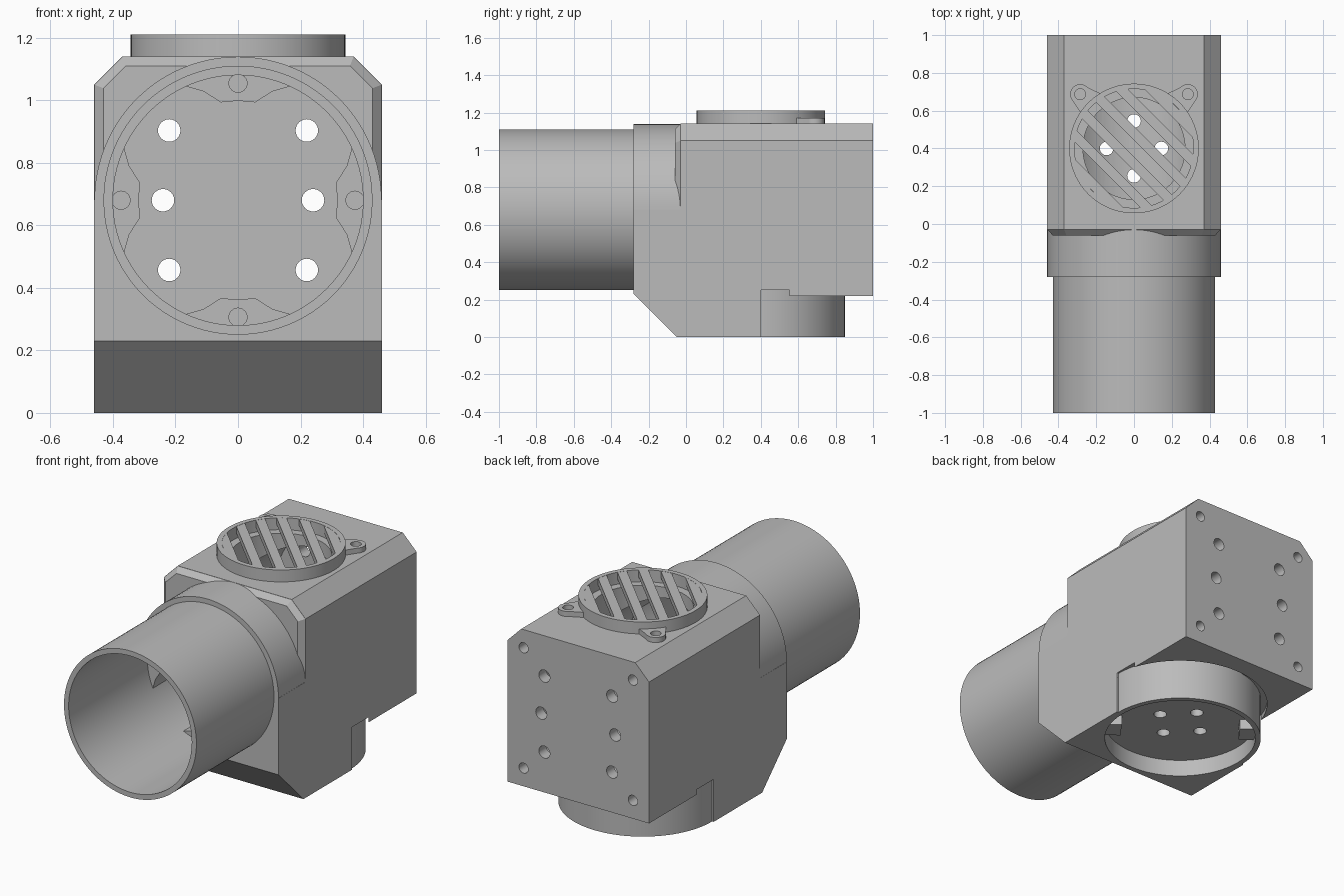
import bpy, bmesh
from math import sin, cos, pi, sqrt, radians
from mathutils import Vector

old = bpy.data.objects.get("Cube")
if old:
    bpy.data.objects.remove(old, do_unlink=True)

GREY = (0.5, 0.5, 0.5, 1)
mat = bpy.data.materials.new("plain grey")
mat.use_nodes = True
mat.diffuse_color = GREY
mat.node_tree.nodes["Principled BSDF"].inputs["Base Color"].default_value = GREY

AXIS_Z = 0.68   # height of the pipe axis
VENT_Y = 0.4    # centre of the vent and the lower socket


def loft(name, loop_a, loop_b):
    """Solid between two matching loops of points."""
    bm = bmesh.new()
    a = [bm.verts.new(p) for p in loop_a]
    b = [bm.verts.new(p) for p in loop_b]
    bm.faces.new(a)
    bm.faces.new(b)
    for i in range(len(a)):
        j = (i + 1) % len(a)
        bm.faces.new((a[i], a[j], b[j], b[i]))
    bmesh.ops.recalc_face_normals(bm, faces=bm.faces)
    mesh = bpy.data.meshes.new(name)
    bm.to_mesh(mesh)
    bm.free()
    mesh.materials.append(mat)
    obj = bpy.data.objects.new(name, mesh)
    bpy.context.scene.collection.objects.link(obj)
    return obj


def extrude(name, pts, axis, lo, hi):
    """Extrude a flat outline along one axis."""
    def place(p, d):
        v = list(p)
        v.insert("xyz".index(axis), d)
        return Vector(v)
    return loft(name, [place(p, lo) for p in pts], [place(p, hi) for p in pts])


def arc(r, cx, cy, start=0.0, end=2 * pi, n=72):
    closed = end - start > 6
    steps = n if closed else n + 1
    return [(cx + r * cos(start + (end - start) * i / n),
             cy + r * sin(start + (end - start) * i / n)) for i in range(steps)]


def rod(name, axis, r, lo, hi, cx, cy, n=72):
    return extrude(name, arc(r, cx, cy, n=n), axis, lo, hi)


def hole(axis, r, lo, hi, cx, cy, n=72):
    return rod("cutter", axis, r, lo, hi, cx, cy, n)


def cut(obj, cutters):
    """Subtract the cutters, bake the result and drop the cutters."""
    for c in cutters:
        c.hide_render = True
        m = obj.modifiers.new("cut", "BOOLEAN")
        m.operation, m.solver, m.object = "DIFFERENCE", "EXACT", c
    bpy.context.view_layer.update()
    dg = bpy.context.evaluated_depsgraph_get()
    mesh = bpy.data.meshes.new_from_object(obj.evaluated_get(dg))
    obj.modifiers.clear()
    obj.data = mesh
    for c in cutters:
        bpy.data.objects.remove(c, do_unlink=True)
    return obj


def bore():
    return hole("y", 0.4, -1.2, 0.93, 0, AXIS_Z, 96)


def floor_holes():
    return [hole("z", 0.036, -0.1, 0.5, x, VENT_Y + y, 24)
            for x, y in ((0.145, 0), (-0.145, 0), (0, 0.145), (0, -0.145))]


# Main housing: side profile, then chamfers, arched collar, bores and holes
profile = [(-0.28, 0.23), (-0.05, 0), (0.4, 0), (0.4, 0.22),
           (1, 0.22), (1, 1.14), (-0.28, 1.14)]
housing = extrude("housing", profile, "x", -0.46, 0.46)
cutters = [bore()]
for s in (1, -1):
    cutters.append(extrude("cutter", [(s * 0.36, 1.15), (s * 0.47, 1.04), (s * 0.6, 1.3)],
                           "y", -0.5, 1.2))
arch = ([(0.6, AXIS_Z)] + arc(0.459, 0, AXIS_Z, 0, pi, 48)
        + [(-0.6, AXIS_Z), (-0.6, 1.3), (0.6, 1.3)])
cutters.append(extrude("cutter", arch, "y", -0.5, -0.03))
# clearance groove around the socket, socket seat and vent opening
cutters.append(extrude("cutter", arc(0.485, 0, VENT_Y + 0.001, 0, pi, 48), "z", 0.1, 0.25))
cutters.append(hole("z", 0.43, -0.1, 0.2, 0, VENT_Y))
cutters.append(hole("z", 0.27, 0.9, 1.3, 0, VENT_Y))
cutters += floor_holes()
for s in (1, -1):
    for x, dz in ((0.22, 0.223), (0.24, 0), (0.22, -0.223)):
        cutters.append(hole("y", 0.036, 0.8, 1.1, s * x, AXIS_Z + dz, 24))
    for t in (1, -1):
        cutters.append(hole("y", 0.03, 0.85, 1.1, s * 0.355, AXIS_Z + t * 0.353, 24))
cut(housing, cutters)

# Bevelled shoulder between collar and housing
def shoulder(d):
    right = [(0.46 - d, 0.66), (0.46 - d, 1.05 - d * 0.4), (0.37 - d * 0.4, 1.14 - d)]
    return right + [(-x, z) for x, z in reversed(right)]

bevel = loft("shoulder_bevel", [(x, -0.06, z) for x, z in shoulder(0.03)],
             [(x, -0.029, z) for x, z in shoulder(0)])
cut(bevel, [bore()])

# Front pipe
pipe = rod("front_pipe", "y", 0.43, -1, -0.28, 0, AXIS_Z, 96)
cut(pipe, [bore()])

# Four screw bosses inside the collar
half = [(0.17, 0.365), (0.11, 0.348), (0.055, 0.313)]
outline = ([(0.15, 0.385), (0.06, 0.405), (-0.06, 0.405), (-0.15, 0.385)]
           + [(-x, y) for x, y in half] + [(0, 0.318)] + half[::-1])
for k in range(4):
    c, s = cos(k * pi / 2), sin(k * pi / 2)
    pts = [(x * c - y * s, AXIS_Z + x * s + y * c) for x, y in outline]
    boss = extrude("screw_boss", pts, "y", -0.27, -0.05)
    cut(boss, [hole("y", 0.029, -0.4, -0.12, -0.374 * s, AXIS_Z + 0.374 * c, 24)])

# Lower socket with a recessed face
socket = rod("lower_socket", "z", 0.45, 0, 0.265, 0, VENT_Y, 96)
cut(socket, [hole("z", 0.42, -0.1, 0.1, 0, VENT_Y, 96)] + floor_holes())

# Two locking tabs inside the socket
for s in (1, -1):
    u = Vector((-cos(radians(36)), sin(radians(36)))) * s
    v = Vector((-u.y, u.x))
    centre = Vector((0, VENT_Y))
    corners = [centre + u * r + v * w
               for r, w in ((0.33, -0.06), (0.42, -0.06), (0.42, 0.06), (0.33, 0.06))]
    extrude("locking_tab", [tuple(p) for p in corners], "z", 0.04, 0.11)

# Vent cap rim
rim = rod("vent_rim", "z", 0.343, 1.135, 1.21, 0, VENT_Y, 96)
cut(rim, [hole("z", 0.315, 1, 1.3, 0, VENT_Y, 96)])

# Diagonal vent slats
along = Vector((1, -1)).normalized()
across = Vector((1, 1)).normalized()
for k in range(6):
    d = (k - 2.5) * 0.115
    pts = []
    for off, sides in ((d - 0.026, (-1, 1)), (d + 0.026, (1, -1))):
        length = sqrt(0.33 ** 2 - off ** 2)
        for side in sides:
            pts.append(tuple(Vector((0, VENT_Y)) + across * off + along * side * length))
    extrude("vent_slat", pts, "z", 1.17, 1.209)

# Mounting ears of the vent cap
for s in (1, -1):
    ex, ey = s * 0.285, 0.687
    ang = 0.25 * pi if s > 0 else 0.75 * pi
    root = Vector((s * 0.225, VENT_Y + 0.235))
    side = Vector((-sin(ang), cos(ang))) * 0.075
    pts = arc(0.053, ex, ey, ang - pi / 2, ang + pi / 2, 20)
    pts += [tuple(root + side), tuple(root - side)]
    ear = extrude("vent_ear", pts, "z", 1.135, 1.17)
    cut(ear, [hole("z", 0.029, 1, 1.3, ex, ey, 24)])

# Smooth the round walls, keep the edges crisp
bpy.ops.object.select_all(action="DESELECT")
for obj in bpy.context.scene.objects:
    if obj.type == "MESH" and mat.name in obj.data.materials:
        obj.select_set(True)
        bpy.context.view_layer.objects.active = obj
bpy.ops.object.shade_smooth_by_angle(angle=radians(30))
